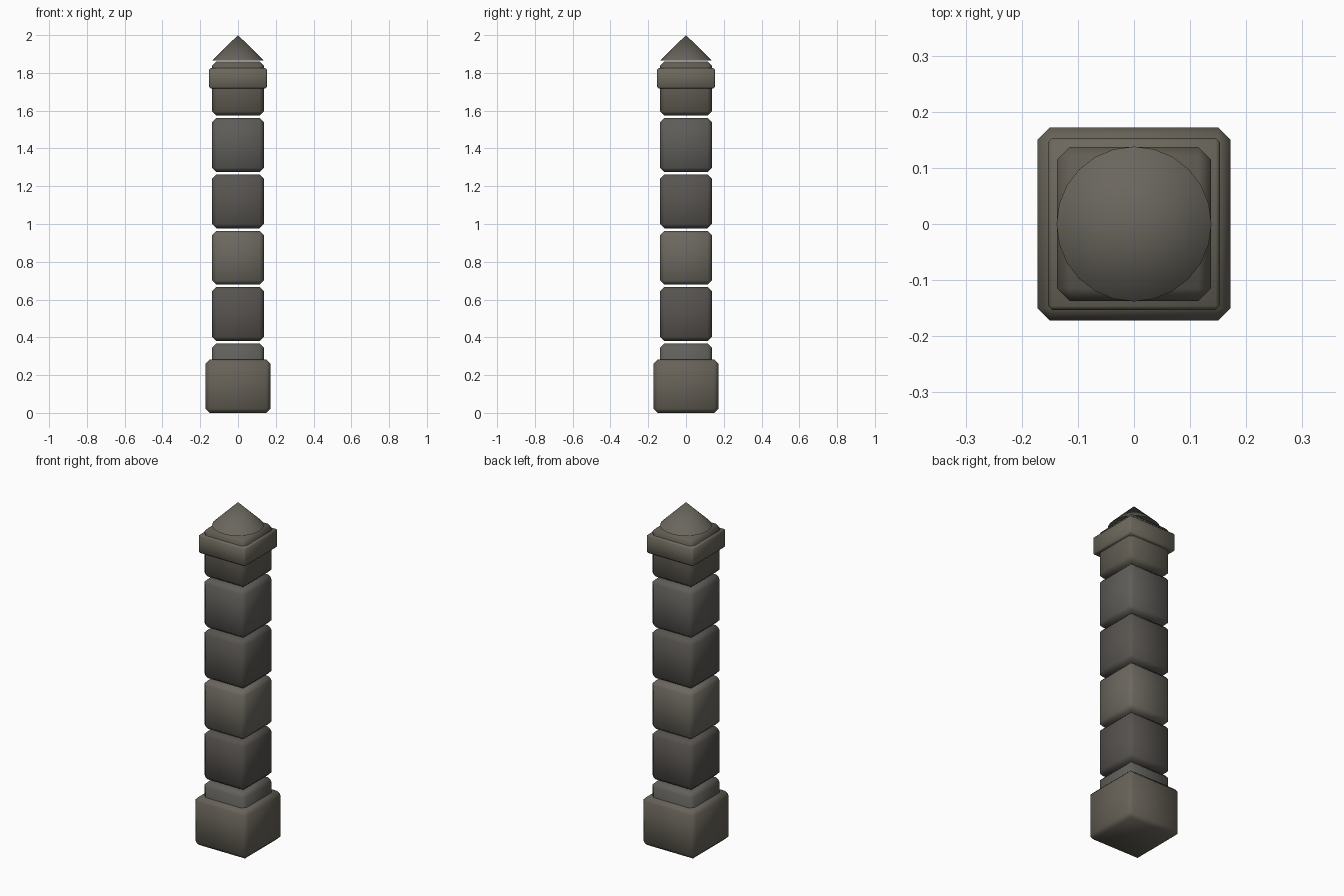
import bpy
import math

if "Cube" in bpy.data.objects:
    bpy.data.objects.remove(bpy.data.objects["Cube"])


def material(name, rgb):
    m = bpy.data.materials.new(name)
    m.diffuse_color = (*rgb, 1)
    m.use_nodes = True
    m.node_tree.nodes["Principled BSDF"].inputs["Base Color"].default_value = m.diffuse_color
    return m


def finish(ob, name, mat, bevel):
    ob.name = name
    ob.data.materials.append(mat)
    if bevel:
        mod = ob.modifiers.new("Bevel", 'BEVEL')
        mod.width = bevel
        mod.segments = 1
        bpy.ops.object.modifier_apply(modifier=mod.name)
    return ob


def stone(name, half, z0, z1, bevel, mat):
    bpy.ops.mesh.primitive_cube_add(size=1, location=(0, 0, (z0 + z1) / 2))
    ob = bpy.context.object
    ob.scale = (2 * half, 2 * half, z1 - z0)
    bpy.ops.object.transform_apply(location=False, rotation=False, scale=True)
    finish(ob, name, mat, bevel)
    bpy.ops.object.shade_smooth()
    return ob


warm = material("warm_stone", (0.135, 0.122, 0.098))

# Wide plinth
stone("plinth", 0.172, 0.0, 0.283, 0.022, warm)

# Stack of shaft blocks with open joints; the first sinks into the plinth
tints = [(0.118, 0.116, 0.105), (0.095, 0.086, 0.078), (0.150, 0.138, 0.115),
         (0.100, 0.092, 0.082), (0.115, 0.109, 0.100), (0.124, 0.112, 0.090)]
for i, tint in enumerate(tints):
    z = 0.082 + i * 0.2985
    stone(f"shaft_block_{i + 1}", 0.137, z, z + 0.285, 0.022,
          material(f"block_stone_{i + 1}", tint))

# Collar around the top block
stone("collar", 0.153, 1.718, 1.825, 0.007, material("collar_stone", (0.150, 0.138, 0.108)))

# Pointed cap
bpy.ops.mesh.primitive_cone_add(vertices=24, radius1=0.138, radius2=0, depth=0.135,
                                location=(0, 0, 1.9325))
finish(bpy.context.object, "pointed_cap", material("cap_stone", (0.145, 0.134, 0.112)), 0)
bpy.ops.object.shade_smooth_by_angle(angle=math.radians(30))
